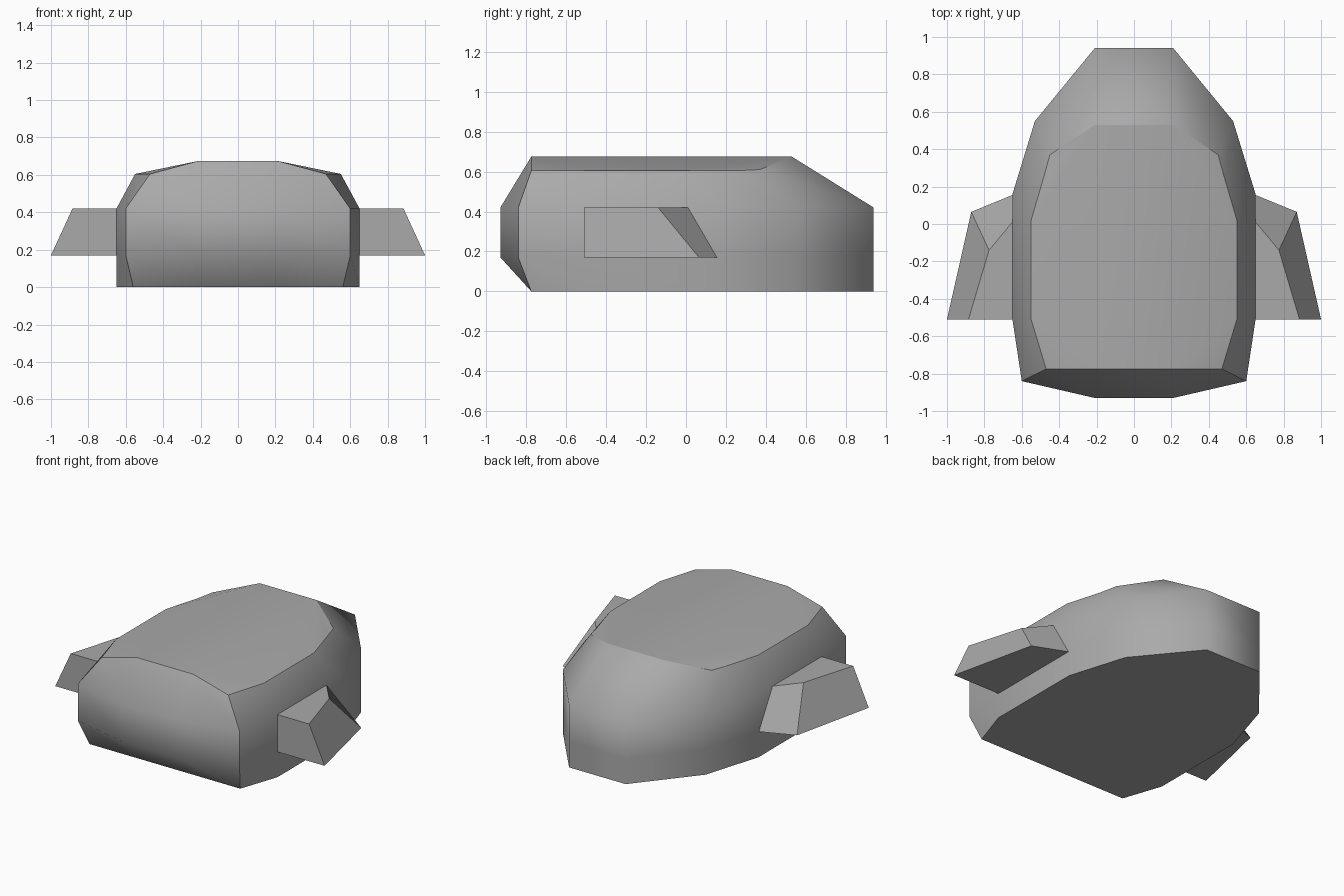
import bpy, bmesh

cube = bpy.data.objects.get("Cube")
if cube:
    bpy.data.objects.remove(cube, do_unlink=True)

# Single flat colour
grey = bpy.data.materials.new("hull grey")
grey.use_nodes = True
COLOUR = (0.4, 0.4, 0.4, 1)
grey.diffuse_color = COLOUR
grey.node_tree.nodes["Principled BSDF"].inputs["Base Color"].default_value = COLOUR


def finish(name, bm):
    bmesh.ops.recalc_face_normals(bm, faces=bm.faces)
    mesh = bpy.data.meshes.new(name)
    bm.to_mesh(mesh)
    bm.free()
    mesh.materials.append(grey)
    obj = bpy.data.objects.new(name, mesh)
    bpy.context.collection.objects.link(obj)
    return obj


# Hull: half outlines from rear centre to front centre
rear = [(.21, .94), (.53, .55), (.65, .16), (.65, -.51)]
sill = rear + [(.56, -.775), (.21, -.775)]
waist = rear + [(.60, -.84), (.21, -.93)]
roof = [(.21, .53, .675), (.48, .26, .605), (.55, .02, .605),
        (.55, -.51, .605), (.47, -.775, .605), (.21, -.775, .675)]

bm = bmesh.new()


def ring(points):
    """Full loop of vertices from a half outline."""
    full = points + [(-x, y, z) for x, y, z in reversed(points)]
    return [bm.verts.new(p) for p in full]


loops = [ring([(x, y, z) for x, y in outline])
         for outline, z in ((sill, 0), (waist, .17), (waist, .42))]
loops.append(ring(roof))
n = len(loops[0])
group = {}

# Walls; the front strip is its own smooth surface
for low, high in zip(loops, loops[1:]):
    for i in range(n):
        j = (i + 1) % n
        if high is loops[-1] and i in (0, n - 2):
            # Rear shoulder gets an extra roof corner
            s = 1 if i == 0 else -1
            a, b = (i, j) if s == 1 else (j, i)
            k = bm.verts.new((s * .45, .37, .61))
            parts = [(low[a], low[b], k), (low[b], high[b], k), (low[a], k, high[a])]
            if s == 1:
                right_corner = k
            else:
                left_corner = k
        else:
            parts = [(low[i], low[j], high[j], high[i])]
        for part in parts:
            group[bm.faces.new(part)] = "front" if i in (4, 5, 6) else "side"

# Roof: raised centre strip with sloping shoulders, and the flat underside
top = loops[-1]
group[bm.faces.new((top[0], top[5], top[6], top[11]))] = "roof"
for corner, half in ((right_corner, top[:6]), (left_corner, top[:5:-1])):
    a, b, c, d, e, f = half
    for part in ((a, corner, b), (a, b, c), (a, c, d, f), (d, e, f)):
        group[bm.faces.new(part)] = "roof"
group[bm.faces.new(loops[0])] = "base"

for face in bm.faces:
    face.smooth = True
for edge in bm.edges:
    edge.smooth = len({group[f] for f in edge.link_faces}) == 1
finish("hull", bm)


# Side fins: flat-sided, tapering towards the top
def side_fin(name, s):
    bm = bmesh.new()
    low = [(.6, -.51), (1, -.51), (.87, .065), (.65, .155), (.6, .155)]
    high = [(.6, -.51), (.885, -.51), (.775, -.14), (.65, .01), (.6, .07)]
    a = [bm.verts.new((s * x, y, .17)) for x, y in low]
    b = [bm.verts.new((s * x, y, .42)) for x, y in high]
    bm.faces.new(a)
    bm.faces.new(b)
    for i in range(len(a)):
        j = (i + 1) % len(a)
        bm.faces.new((a[i], a[j], b[j], b[i]))
    finish(name, bm)


side_fin("left_fin", 1)
side_fin("right_fin", -1)
